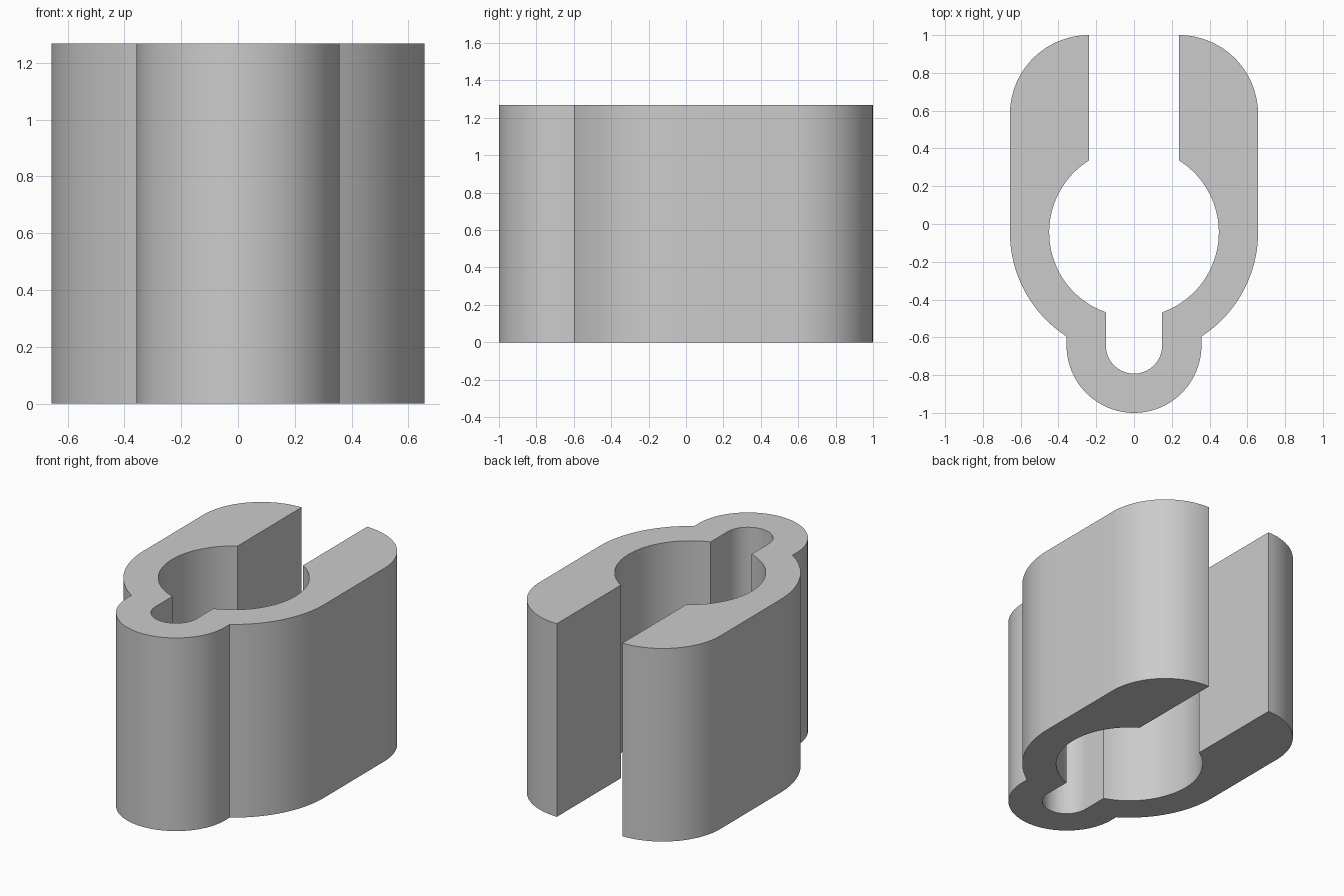
import bpy, bmesh
from math import sin, cos, asin, acos, pi

if "Cube" in bpy.data.objects:
    bpy.data.objects.remove(bpy.data.objects["Cube"])

HEIGHT = 1.268
BORE_Y, LOBE_Y = -0.044, -0.643        # centres of the large and small bores
BORE_R, BODY_R = 0.449, 0.657
NOTCH_R, LOBE_R = 0.149, 0.357
SLOT = 0.238                           # half width of the open slot
CORNER_R = BODY_R - SLOT


def arc(cx, cy, r, start, end, steps):
    angles = [start + (end - start) * i / steps for i in range(steps + 1)]
    return [(cx + r * cos(a), cy + r * sin(a)) for a in angles]


# Half outline: outer wall from the lobe to the jaw tip, then back along the bores
half = arc(0, LOBE_Y, LOBE_R, -pi / 2, 0, 24)
half += arc(0, BORE_Y, BODY_R, -acos(LOBE_R / BODY_R), 0, 20)
half += arc(SLOT, 1 - CORNER_R, CORNER_R, 0, pi / 2, 24)
half += arc(0, BORE_Y, BORE_R, acos(SLOT / BORE_R), -acos(NOTCH_R / BORE_R), 44)
half += arc(0, LOBE_Y, NOTCH_R, 0, -pi / 2, 20)

# Mirror the half outline into one closed loop, sharing the two centre points
outline = half + [(-x, y) for x, y in reversed(half[1:-1])]

# Extrude the outline into the clip body
bm = bmesh.new()
base = bm.faces.new([bm.verts.new((x, y, 0)) for x, y in outline])
top = bmesh.ops.extrude_face_region(bm, geom=[base], use_keep_orig=True)
bmesh.ops.translate(bm, vec=(0, 0, HEIGHT),
                    verts=[g for g in top["geom"] if isinstance(g, bmesh.types.BMVert)])
bmesh.ops.recalc_face_normals(bm, faces=bm.faces)
mesh = bpy.data.meshes.new("clip_body")
bm.to_mesh(mesh)
bm.free()
clip = bpy.data.objects.new("clip_body", mesh)
bpy.context.collection.objects.link(clip)

# Plain grey material
grey = bpy.data.materials.new("light_grey")
grey.use_nodes = True
colour = (0.6, 0.6, 0.6, 1)
grey.diffuse_color = colour
grey.node_tree.nodes["Principled BSDF"].inputs["Base Color"].default_value = colour
mesh.materials.append(grey)

# Smooth curved walls, sharp corners
bpy.ops.object.select_all(action="DESELECT")
clip.select_set(True)
bpy.context.view_layer.objects.active = clip
bpy.ops.object.shade_smooth_by_angle(angle=pi / 6)
